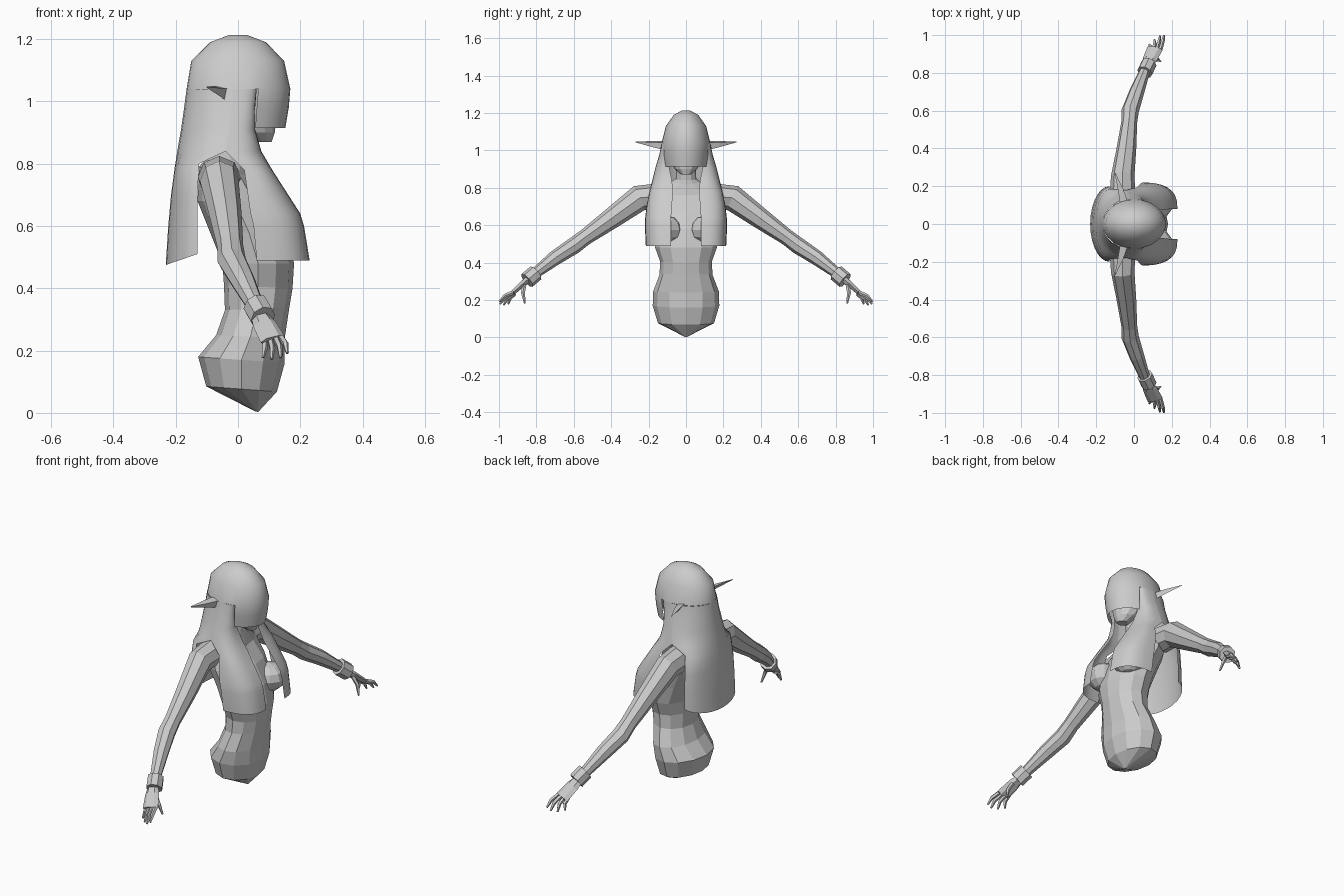
import bpy, math
from mathutils import Vector

if "Cube" in bpy.data.objects:
    bpy.data.objects.remove(bpy.data.objects["Cube"])

mat = bpy.data.materials.new("plain grey")
mat.diffuse_color = (0.6, 0.6, 0.6, 1)
mat.use_nodes = True
mat.node_tree.nodes["Principled BSDF"].inputs["Base Color"].default_value = mat.diffuse_color


def make(name, verts, faces, smooth=False):
    me = bpy.data.meshes.new(name)
    me.from_pydata([tuple(v) for v in verts], [], faces)
    me.materials.append(mat)
    ob = bpy.data.objects.new(name, me)
    bpy.context.collection.objects.link(ob)
    if smooth:
        me.shade_smooth()
    return ob


def loft(name, rows, closed=True, caps=True, smooth=False, flip=False):
    """Skin a list of point rows."""
    n = len(rows[0])
    verts = [p for r in rows for p in r]
    faces = []
    for i in range(len(rows) - 1):
        for j in range(n if closed else n - 1):
            k = (j + 1) % n
            faces.append((i * n + j, i * n + k, (i + 1) * n + k, (i + 1) * n + j))
    if caps:
        faces += [tuple(reversed(range(n))), tuple(range(len(verts) - n, len(verts)))]
    if flip:
        faces = [tuple(reversed(f)) for f in faces]
    return make(name, verts, faces, smooth)


def body_ring(xb, zb, xf, zf, ry, n=12):
    """Ellipse from back point to front point, possibly tilted."""
    pts = []
    for i in range(n):
        a = 2 * math.pi * i / n
        t = (1 + math.cos(a)) / 2
        pts.append((xb + (xf - xb) * t, ry * math.sin(a), zb + (zf - zb) * t))
    return pts


def tube(name, path, n=6):
    """Tube along (x, y, z, width, depth) points."""
    rows = []
    P = [Vector(p[:3]) for p in path]
    for i, p in enumerate(path):
        d = (P[min(i + 1, len(P) - 1)] - P[max(i - 1, 0)]).normalized()
        u = Vector((1, 0, 0))
        u = (u - d * u.dot(d)).normalized()
        v = d.cross(u)
        rows.append([P[i] + u * p[3] * math.cos(2 * math.pi * k / n)
                     + v * p[4] * math.sin(2 * math.pi * k / n) for k in range(n)])
    return loft(name, rows)


def mirror(ob):
    m = ob.modifiers.new("mirror", 'MIRROR')
    m.use_axis = (False, True, False)
    m.use_mirror_merge = False
    return ob


# torso and neck
torso = [(.055, .005, .065, .003, .008), (-.102, .085, .125, .068, .15),
         (-.128, .18, .15, .16, .178), (-.07, .25, .15, .24, .176),
         (-.042, .33, .165, .34, .142), (-.045, .41, .175, .40, .138),
         (-.05, .48, .18, .48, .165), (-.09, .58, .16, .58, .172),
         (-.13, .68, .11, .68, .182), (-.125, .79, .045, .76, .17),
         (-.08, .845, .04, .82, .08), (-.06, .86, .04, .84, .055),
         (-.05, .95, .05, .93, .052)]
loft("torso", [body_ring(*r) for r in torso])

# head under the hair
head = [(.05, .87, .108, .87, .025), (0, .90, .118, .90, .06), (-.08, .96, .125, .96, .09),
        (-.12, 1.04, .13, 1.04, .105), (-.1, 1.12, .11, 1.12, .08)]
loft("head", [body_ring(*r) for r in head])

# breasts
bpy.ops.mesh.primitive_uv_sphere_add(segments=10, ring_count=6, radius=1)
b = bpy.context.object
b.name = "breast"
b.data.materials.append(mat)
for v in b.data.vertices:
    v.co = (.12 + v.co.x * .085, .105 + v.co.y * .085, .575 + v.co.z * .075)
mirror(b)

# hair cap with fringe: below the ears only the front faces remain
N = 32
cap = [(1.213, -.03, .03, .022), (1.19, -.09, .09, .065), (1.13, -.15, .148, .108),
       (1.04, -.165, .168, .13), (.98, -.17, .163, .128), (.915, -.16, .152, .118)]
verts, faces = [], []
for z, xb, xf, ry in cap:
    verts += [(p[0], p[1], z) for p in body_ring(xb, 0, xf, 0, ry, N)]
for i in range(len(cap) - 1):
    for j in range(N):
        front = math.cos(2 * math.pi * (j + .5) / N) > .35
        if i < 3 or front:
            k = (j + 1) % N
            faces.append((i * N + k, i * N + j, (i + 1) * N + j, (i + 1) * N + k))
faces.append(tuple(range(N)))
make("hair_cap", verts, faces, True)

# long back hair: z at centre, z at edge, back x, edge x, half width
back = [(1.04, 1.04, -.165, -.02, .13), (.98, .98, -.173, -.02, .142),
        (.91, .91, -.183, -.03, .163), (.84, .84, -.195, -.04, .18),
        (.79, .80, -.203, -.125, .185), (.7, .7, -.215, -.13, .195),
        (.6, .6, -.224, -.13, .2), (.475, .51, -.232, -.13, .2)]
rows = []
for zc, ze, xb, xe, ye in back:
    row = []
    for i in range(15):
        t = math.radians(-90 + 180 * i / 14)
        c = math.cos(t)
        row.append((xe - (xe - xb) * c, ye * math.sin(t), ze + (zc - ze) * c))
    rows.append(row)
loft("back_hair", rows, False, False, True, False)

# front locks: z, front x, inner y, outer y, back x
lock = [(1.04, .06, .115, .13, -.02), (.98, .055, .10, .142, -.02), (.91, .055, .09, .163, -.03),
        (.84, .075, .075, .18, -.04), (.78, .11, .07, .195, .02), (.71, .155, .075, .21, .03),
        (.64, .2, .08, .218, .04), (.6, .212, .08, .22, .05), (.49, .23, .08, .215, .06)]
rows = []
for z, xi, yi, yo, xk in lock:
    row = []
    for i in range(8):
        a = math.pi / 2 * i / 7
        row.append((xk + (xi - xk) * max(math.cos(a), 0) ** .75,
                    yi + (yo - yi) * math.sin(a) ** .75, z))
    rows.append(row)
mirror(loft("front_lock", rows, False, False, True, True))

# pointed ears
mirror(loft("ear", [[(-.03, .11, 1.04), (-.075, .12, 1.05), (-.035, .11, 1.0)],
                    [(-.055, .18, 1.043), (-.085, .18, 1.05), (-.06, .18, 1.018)],
                    [(-.098, .27, 1.046), (-.102, .27, 1.047), (-.099, .27, 1.043)]], flip=True))

# arms
mirror(tube("arm", [(-.06, .14, .755, .07, .07), (-.06, .25, .745, .062, .07),
                    (-.04, .4, .635, .052, .056), (-.025, .54, .535, .042, .043),
                    (-.02, .6, .49, .046, .045), (.015, .7, .425, .04, .04),
                    (.065, .83, .325, .026, .026)], 8))
# wrist cuffs
mirror(tube("cuff", [(.057, .803, .345, .042, .045), (.08, .85, .305, .042, .045)], 8))
# palms
mirror(tube("palm", [(.065, .835, .32, .025, .02), (.085, .875, .285, .038, .018),
                     (.112, .93, .235, .042, .014)], 6))
# fingers and thumbs: base and tip
digits = {"index_finger": ((.14, .925, .24), (.158, .997, .192)),
          "middle_finger": ((.122, .925, .237), (.137, .995, .178)),
          "ring_finger": ((.104, .92, .234), (.108, .975, .172)),
          "little_finger": ((.086, .915, .234), (.08, .95, .178)),
          "thumb": ((.1, .865, .28), (.14, .862, .183))}
for name, (p, q) in digits.items():
    p, q = Vector(p), Vector(q)
    mid = p.lerp(q, .5) + Vector((.004, .008, .006))
    mirror(tube(name, [(*p, .011, .012), (*mid, .01, .011), (*q, .005, .005)], 5))
